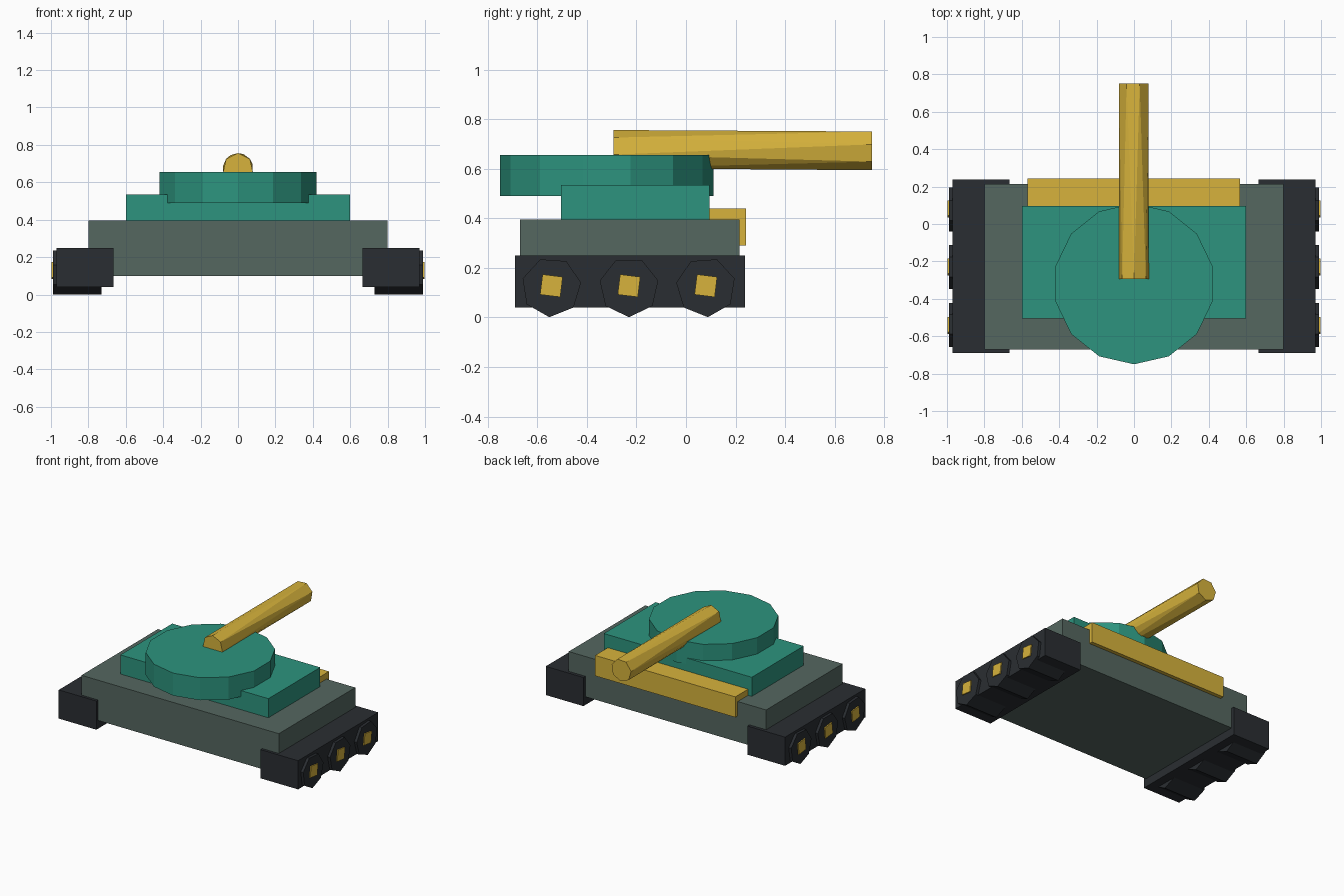
import bpy, bmesh
from math import cos, sin, pi, radians
from mathutils import Vector

if "Cube" in bpy.data.objects:
    bpy.data.objects.remove(bpy.data.objects["Cube"])


def material(name, rgb):
    m = bpy.data.materials.new(name)
    m.diffuse_color = (*rgb, 1)
    m.use_nodes = True
    m.node_tree.nodes["Principled BSDF"].inputs["Base Color"].default_value = m.diffuse_color
    return m


HULL = material("hull_grey", (0.09, 0.135, 0.117))
TEAL = material("teal", (0.026, 0.296, 0.209))
GOLD = material("gold", (0.68, 0.45, 0.045))
DARK = material("dark", (0.023, 0.027, 0.032))


def finish(name, bm, mat):
    bmesh.ops.recalc_face_normals(bm, faces=bm.faces)
    me = bpy.data.meshes.new(name)
    bm.to_mesh(me)
    bm.free()
    me.materials.append(mat)
    ob = bpy.data.objects.new(name, me)
    bpy.context.collection.objects.link(ob)
    return ob


def box(name, lo, hi, mat):
    bm = bmesh.new()
    bmesh.ops.create_cube(bm, size=1)
    for v in bm.verts:
        v.co = [(a + b) / 2 + c * (b - a) for a, b, c in zip(lo, hi, v.co)]
    return finish(name, bm, mat)


def prism(name, axis, center, start, end, r, sides, mat, angle=0, twist=0):
    """Low-poly cylinder along x, y or z; an optional twist splits the sides into triangles."""
    bm = bmesh.new()
    rings = []
    for pos, turn in ((start, angle), (end, angle + twist)):
        ring = []
        for i in range(sides):
            a = radians(turn) + 2 * pi * i / sides
            co = [center[0] + r * cos(a), center[1] + r * sin(a)]
            co.insert("xyz".index(axis), pos)
            ring.append(bm.verts.new(Vector(co)))
        rings.append(ring)
        bm.faces.new(ring)
    a, b = rings
    for i in range(sides):
        j = (i + 1) % sides
        if twist:
            bm.faces.new((a[i], a[j], b[j]))
            bm.faces.new((a[i], b[j], b[i]))
        else:
            bm.faces.new((a[i], a[j], b[j], b[i]))
    return finish(name, bm, mat)


# Hull, upper deck and rear bar
box("hull", (-0.80, -0.67, 0.10), (0.80, 0.215, 0.395), HULL)
box("upper_deck", (-0.60, -0.505, 0.38), (0.60, 0.095, 0.535), TEAL)
box("rear_bar", (-0.57, 0.08, 0.29), (0.567, 0.243, 0.44), GOLD)

# Turret disc and barrel
prism("turret", "z", (0, -0.32), 0.49, 0.655, 0.43, 14, TEAL, angle=-90)
prism("barrel", "y", (0, 0.675), -0.293, 0.75, 0.081, 7, GOLD, angle=90, twist=-22)

# Tracks with three wheels and hubs on each side
for side, s in (("left", -1), ("right", 1)):
    x0, x1 = sorted((s * 0.665, s * 0.97))
    box(side + "_track", (x0, -0.69, 0.04), (x1, 0.238, 0.25), DARK)
    for n, y in enumerate((-0.543, -0.23, 0.08), 1):
        prism(f"{side}_wheel_{n}", "x", (y, 0.122), s * 0.73, s * 0.99,
              0.121, 7, DARK, angle=-90 + 4 * (n - 2))
        prism(f"{side}_hub_{n}", "x", (y, 0.128), s * 0.95, s * 0.998,
              0.058, 4, GOLD, angle=45 - 7)
